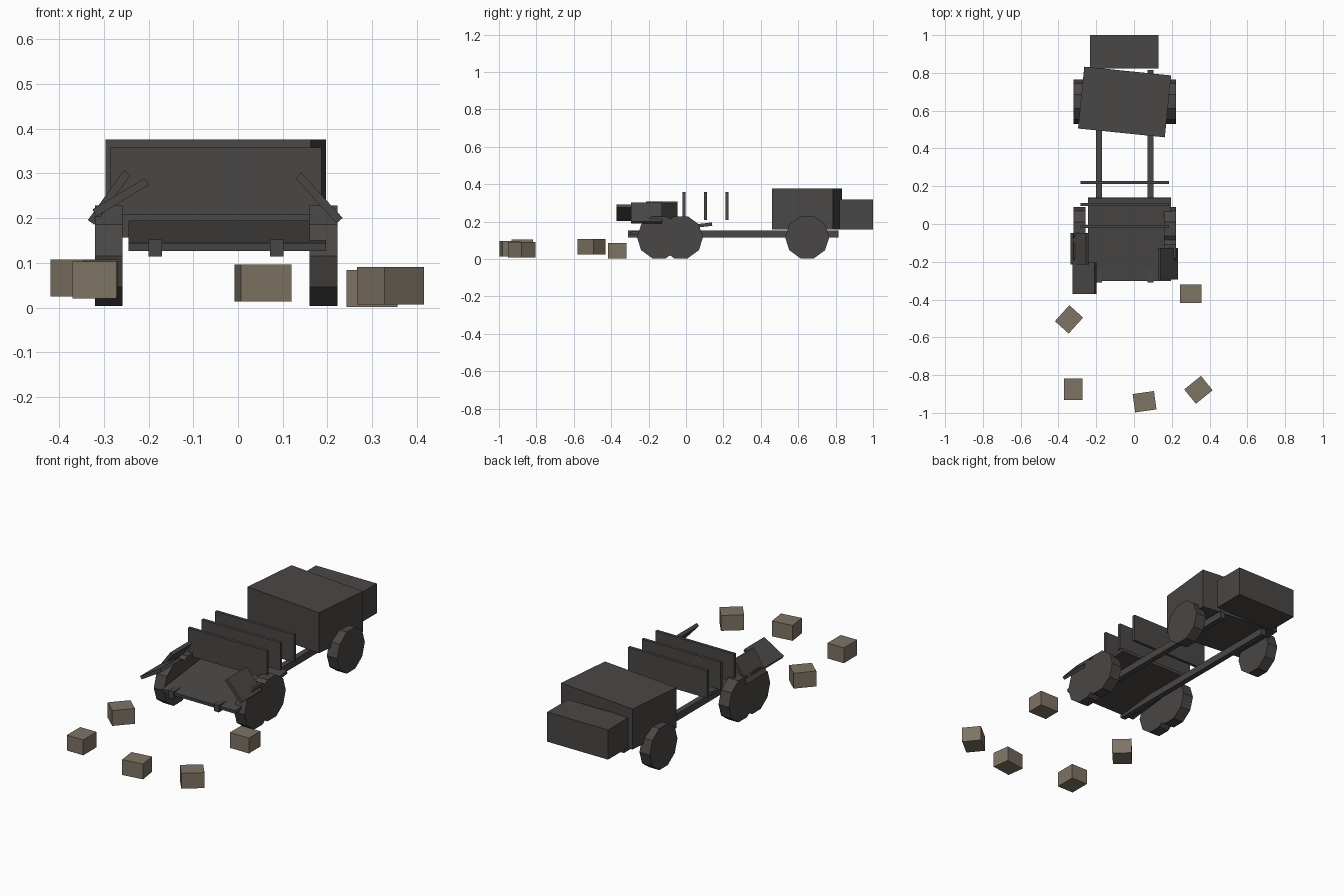
import bpy, math
from math import radians

if "Cube" in bpy.data.objects:
    bpy.data.objects.remove(bpy.data.objects["Cube"])


def material(name, rgb):
    m = bpy.data.materials.new(name)
    m.diffuse_color = (*rgb, 1)
    m.use_nodes = True
    m.node_tree.nodes["Principled BSDF"].inputs["Base Color"].default_value = m.diffuse_color
    return m


CHARRED = material("charred_metal", (0.068, 0.063, 0.060))
RUBBLE = material("rubble_stone", (0.21, 0.172, 0.128))
AXIS = -0.049  # x of the truck centreline


def box(name, loc, size, rot=(0, 0, 0), mat=CHARRED):
    bpy.ops.mesh.primitive_cube_add(size=1, location=loc, rotation=rot)
    ob = bpy.context.object
    ob.name = name
    ob.scale = size
    ob.data.materials.append(mat)
    return ob


def wheel(name, x, y):
    # ten-sided drum with a vertex pointing along y
    bpy.ops.mesh.primitive_cylinder_add(vertices=10, radius=0.118, depth=0.062,
                                        location=(x, y, 0.116),
                                        rotation=(0, radians(90), 0))
    ob = bpy.context.object
    ob.name = name
    ob.data.materials.append(CHARRED)


# chassis rails and wheels, mirrored about the centreline
for side, s in (("left", -1), ("right", 1)):
    box(f"chassis_rail_{side}", (AXIS + s * 0.136, 0.253, 0.133), (0.03, 1.125, 0.038))
    for label, y in (("cab", 0.648), ("bed_inner", -0.027), ("bed_outer", -0.144)):
        wheel(f"wheel_{label}_{side}", AXIS + s * 0.24, y)

# twisted cab and engine hood
box("cab", (-0.05, 0.646, 0.266), (0.462, 0.329, 0.219), (0, 0, radians(-5.8)))
box("hood", (-0.052, 0.911, 0.238), (0.364, 0.178, 0.16))

# sagging cargo bed floor
box("bed_floor", (-0.024, -0.08, 0.161), (0.441, 0.442, 0.018), (radians(6.6), 0, 0))

# upright panels across the frame
for i, y in enumerate((-0.012, 0.103, 0.219)):
    box(f"cross_panel_{i + 1}", (AXIS, y, 0.283), (0.471, 0.016, 0.15))

# bent side flaps: x, y, z, tilt
flaps = [(-0.288, -0.13, 0.246, -54), (-0.262, -0.288, 0.247, -31), (0.181, -0.211, 0.245, 47.5)]
for i, (x, y, z, tilt) in enumerate(flaps):
    box(f"bent_flap_{i + 1}", (x, y, z), (0.137, 0.167, 0.018), (0, radians(tilt), 0))

# rubble blocks: x, y, z, turn
blocks = [(0.30, -0.368, 0.043, 0), (-0.344, -0.505, 0.066, 48), (-0.321, -0.876, 0.062, 90),
          (0.056, -0.941, 0.055, 8), (0.341, -0.878, 0.049, 39)]
for i, (x, y, z, turn) in enumerate(blocks):
    box(f"rubble_block_{i + 1}", (x, y, z), (0.114, 0.098, 0.083), (0, 0, radians(turn)), RUBBLE)
